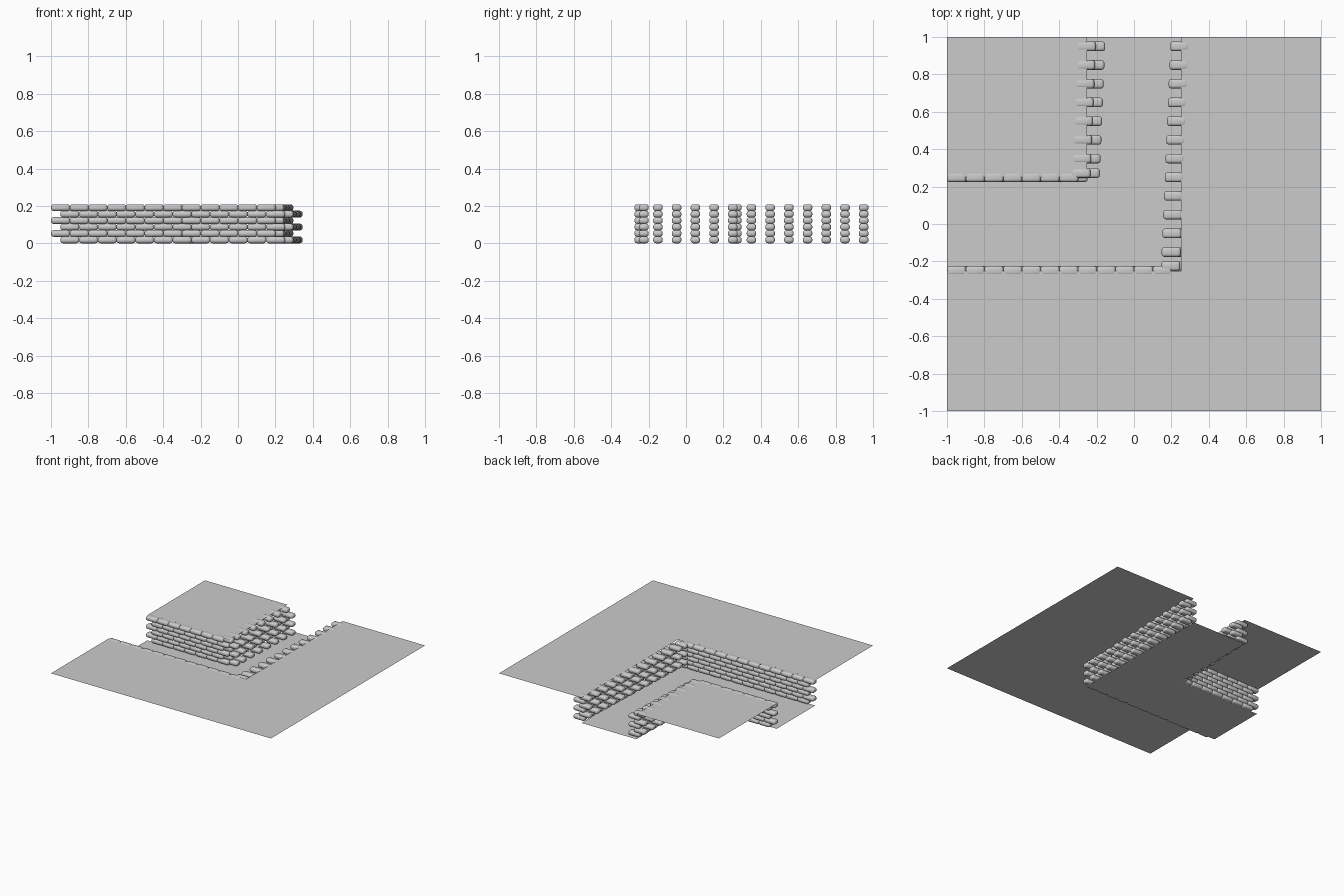
import bpy, bmesh
from mathutils import Matrix, Vector

if "Cube" in bpy.data.objects:
    bpy.data.objects.remove(bpy.data.objects["Cube"])

TOP = 0.207            # height of the upper ground
ROWS = 6
PITCH = 0.0345         # height step between bag rows
BAG = Vector((0.102, 0.051, 0.036))


def flat_sheet(name, outline, z):
    """Single polygon ground sheet."""
    me = bpy.data.meshes.new(name)
    me.from_pydata([(x, y, z) for x, y in outline], [], [list(range(len(outline)))])
    ob = bpy.data.objects.new(name, me)
    bpy.context.collection.objects.link(ob)
    return ob


def add_bag(bm, centre):
    """One rounded sandbag lying along x."""
    part = bmesh.new()
    bmesh.ops.create_cube(part, size=1.0, matrix=Matrix.Diagonal((*BAG, 1)))
    bmesh.ops.bevel(part, geom=part.edges[:], offset=0.0145, segments=3,
                    profile=0.5, affect='EDGES', clamp_overlap=True)
    bmesh.ops.translate(part, verts=part.verts[:], vec=centre)
    tmp = bpy.data.meshes.new("tmp")
    part.to_mesh(tmp)
    part.free()
    bm.from_mesh(tmp)
    bpy.data.meshes.remove(tmp)


def bag_wall(name, row_points):
    """Stack rows; row_points(offset) gives the bag centres for a row."""
    bm = bmesh.new()
    for r in range(ROWS):
        offset = 0.05 if r % 2 == 0 else 0.0
        z = 0.0185 + r * PITCH
        for x, y in row_points(offset):
            add_bag(bm, Vector((x, y, z)))
    me = bpy.data.meshes.new(name)
    bm.to_mesh(me)
    bm.free()
    for p in me.polygons:
        p.use_smooth = True
    ob = bpy.data.objects.new(name, me)
    bpy.context.collection.objects.link(ob)
    return ob


def long_row(count, y):
    # bags laid end to end along x
    return lambda off: [(-0.949 + off + 0.1 * i, y) for i in range(count)]


def cross_row(ys, x_back):
    # bags laid side by side, drifting slightly along the wall
    return lambda off: [(x_back + off - 0.042 * (0.95 - y), y) for y in ys]


# Ground sheets: outer corner, inner corner, trench floor
flat_sheet("outer_ground", [(-1, -1), (1, -1), (1, 1), (0.25, 1), (0.25, -0.25), (-1, -0.25)], TOP)
flat_sheet("inner_ground", [(-1, 0.25), (-0.25, 0.25), (-0.25, 1), (-1, 1)], TOP)
flat_sheet("trench_floor", [(-1, -0.25), (0.25, -0.25), (0.25, 1), (-0.25, 1),
                            (-0.25, 0.25), (-1, 0.25)], 0.0)

# Sandbag walls
bag_wall("outer_front_bags", long_row(12, -0.25))
bag_wall("inner_front_bags", long_row(7, 0.25))
bag_wall("outer_side_bags", cross_row([0.95 - 0.1 * i for i in range(12)] + [-0.225], 0.245))
bag_wall("inner_side_bags", cross_row([0.95 - 0.1 * i for i in range(7)] + [0.272], -0.255))
